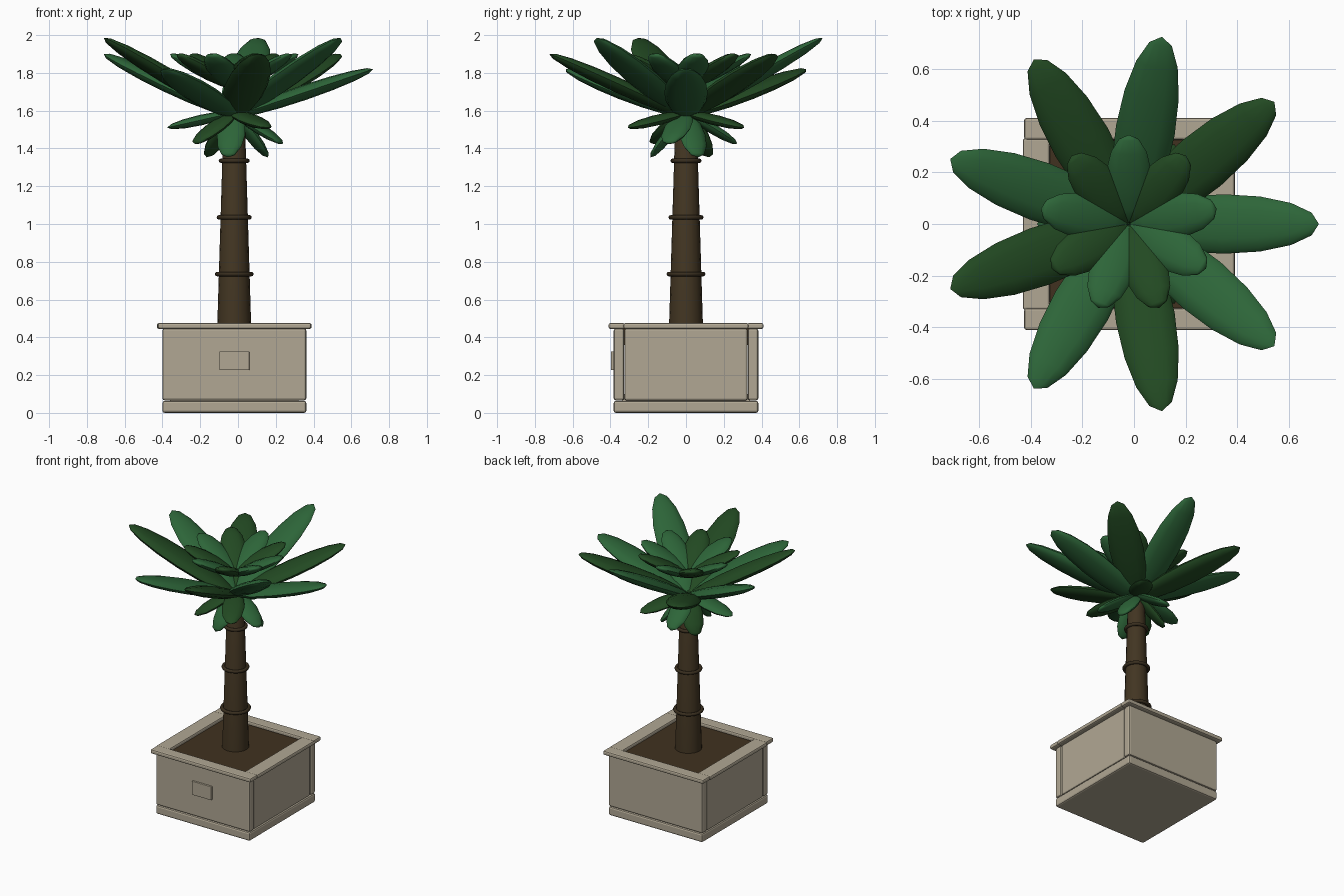
import bpy, bmesh, math
from mathutils import Vector, Matrix

if "Cube" in bpy.data.objects:
    bpy.data.objects.remove(bpy.data.objects["Cube"])

CX = -0.02  # plant axis is slightly off the bounding-box centre


def material(name, rgb):
    m = bpy.data.materials.new(name)
    m.diffuse_color = (*rgb, 1)
    m.use_nodes = True
    m.node_tree.nodes["Principled BSDF"].inputs["Base Color"].default_value = m.diffuse_color
    return m


STONE = material("planter_beige", (0.44, 0.39, 0.295))
SOIL = material("soil_brown", (0.052, 0.031, 0.014))
BARK = material("bark_brown", (0.055, 0.036, 0.016))
RING = material("ring_dark_brown", (0.040, 0.027, 0.013))
LIGHT = material("leaf_light_green", (0.026, 0.130, 0.040))
DARK = material("leaf_dark_green", (0.016, 0.067, 0.016))


def finish(name, bm, mat, smooth=None):
    me = bpy.data.meshes.new(name)
    bm.to_mesh(me)
    bm.free()
    me.materials.append(mat)
    ob = bpy.data.objects.new(name, me)
    bpy.context.collection.objects.link(ob)
    if smooth:
        bpy.ops.object.select_all(action='DESELECT')
        ob.select_set(True)
        bpy.context.view_layer.objects.active = ob
        bpy.ops.object.shade_smooth_by_angle(angle=math.radians(smooth))
    return ob


def box(name, lo, hi, mat, bevel=0.0):
    """Box from corner to corner, x measured from the plant axis."""
    lo, hi = Vector(lo), Vector(hi)
    bm = bmesh.new()
    bmesh.ops.create_cube(bm, size=1)
    bmesh.ops.scale(bm, vec=hi - lo, verts=bm.verts)
    bmesh.ops.translate(bm, vec=(lo + hi) / 2 + Vector((CX, 0, 0)), verts=bm.verts)
    if bevel:
        bmesh.ops.bevel(bm, geom=bm.edges[:], offset=bevel, segments=2,
                        profile=0.5, affect='EDGES')
    return finish(name, bm, mat)


def lathe(name, profile, mat, sides, smooth):
    """Spin a (radius, z) profile around the plant axis."""
    bm = bmesh.new()
    vs = [bm.verts.new((CX + r, 0, z)) for r, z in profile]
    es = [bm.edges.new(p) for p in zip(vs, vs[1:])]
    bmesh.ops.spin(bm, geom=vs + es, cent=(CX, 0, 0), axis=(0, 0, 1),
                   angle=2 * math.pi, steps=sides)
    bmesh.ops.remove_doubles(bm, verts=bm.verts, dist=1e-5)
    bmesh.ops.recalc_face_normals(bm, faces=bm.faces)
    return finish(name, bm, mat, smooth)


def leaf(name, base_z, angle, radius, tip_z, width, thick, rings, mat):
    """Flattened low-poly ellipsoid reaching from the axis to its tip."""
    a = math.radians(angle)
    base = Vector((CX, 0, base_z))
    tip = Vector((CX + radius * math.cos(a), radius * math.sin(a), tip_z))
    along = (tip - base).normalized()
    side = Vector((0, 0, 1)).cross(along).normalized()
    normal = along.cross(side)
    half = (tip - base).length / 2
    rot = Matrix((side * width, normal * thick, along * half)).transposed()
    bm = bmesh.new()
    bmesh.ops.create_uvsphere(bm, u_segments=12, v_segments=rings, radius=1)
    bmesh.ops.transform(bm, matrix=Matrix.Translation((base + tip) / 2) @ rot.to_4x4(),
                        verts=bm.verts)
    finish(name, bm, mat, 40)


# Planter box: base, walls, rim, soil, front plate
box("planter_base", (-0.38, -0.383, 0), (0.382, 0.383, 0.064), STONE, 0.012)
box("planter_floor", (-0.34, -0.34, 0.03), (0.34, 0.34, 0.10), STONE)
for tag, s in (("front", -1), ("back", 1)):
    y0, y1 = sorted((s * 0.327, s * 0.383))
    box(tag + "_wall", (-0.38, y0, 0.066), (0.382, y1, 0.447), STONE, 0.012)
    y0, y1 = sorted((s * 0.325, s * 0.41))
    box(tag + "_rim", (-0.405, y0, 0.445), (0.408, y1, 0.476), STONE, 0.010)
for tag, s in (("left", -1), ("right", 1)):
    x0, x1 = sorted((s * 0.32, s * 0.378))
    box(tag + "_wall", (x0, -0.325, 0.066), (x1, 0.325, 0.447), STONE, 0.010)
    x0, x1 = sorted((s * 0.305, s * 0.41))
    box(tag + "_rim", (x0, -0.332, 0.445), (x1, 0.332, 0.475), STONE, 0.010)
box("soil", (-0.33, -0.335, 0.36), (0.33, 0.335, 0.45), SOIL)
box("front_plate", (-0.078, -0.397, 0.226), (0.080, -0.38, 0.325), STONE, 0.003)

# Trunk with three growth rings
lathe("trunk", [(0, 0.42), (0.091, 0.42), (0.058, 1.50), (0.03, 1.57), (0, 1.57)],
      BARK, 16, 30)
for i, (r, z) in enumerate(((0.091, 0.735), (0.081, 1.035), (0.070, 1.335))):
    tube = [(r + 0.012 * math.cos(k * math.pi / 4), z + 0.012 * math.sin(k * math.pi / 4))
            for k in range(9)]
    lathe(f"trunk_ring_{i + 1}", tube, RING, 24, 60)

# Crown: three tiers of nine leaves, alternating greens
for i in range(9):
    green = DARK if i % 2 else LIGHT
    leaf(f"outer_leaf_{i + 1}", 1.57, 40 * i, 0.735,
         (1.82, 1.90, 1.985)[i % 3], 0.115, 0.040, 8, green)
    leaf(f"inner_leaf_{i + 1}", 1.72, 10 + 40 * i, 0.345, 1.90, 0.088, 0.032, 7, green)
    r, z = ((0.19, 1.353), (0.355, 1.51), (0.275, 1.425))[i % 3]
    leaf(f"lower_leaf_{i + 1}", 1.59, 20 + 40 * i, r, z, 0.075, 0.028, 6, green)
